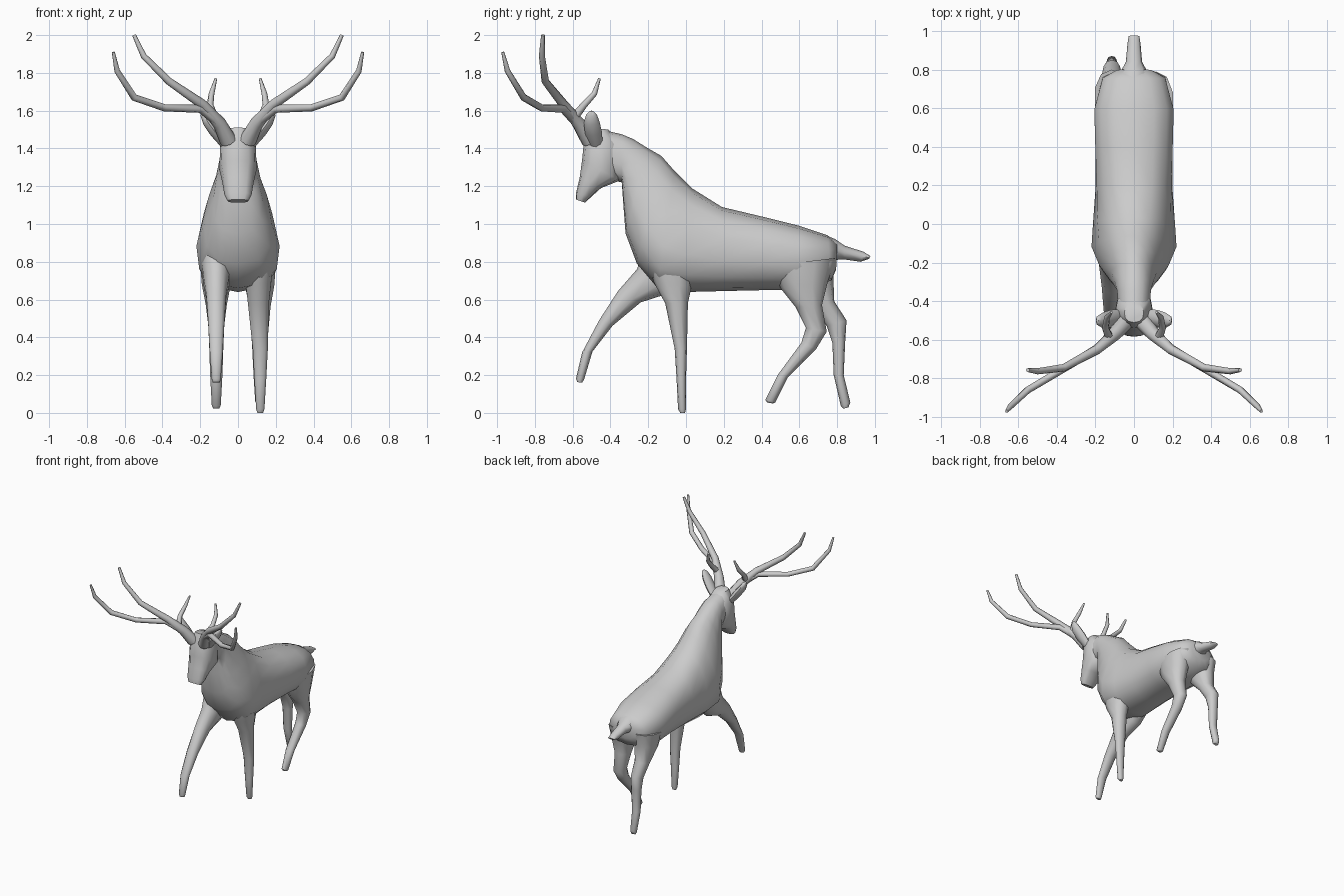
import bpy, bmesh, math
from math import radians
from mathutils import Vector


def finish(bm, name):
    bmesh.ops.recalc_face_normals(bm, faces=bm.faces)
    me = bpy.data.meshes.new(name)
    bm.to_mesh(me)
    bm.free()
    ob = bpy.data.objects.new(name, me)
    bpy.context.collection.objects.link(ob)
    bpy.ops.object.select_all(action='DESELECT')
    bpy.context.view_layer.objects.active = ob
    ob.select_set(True)
    bpy.ops.object.shade_smooth_by_angle(angle=radians(55))
    return ob


def skin(bm, rings):
    n = len(rings[0])
    vs = [[bm.verts.new(p) for p in r] for r in rings]
    for a, b in zip(vs, vs[1:]):
        for i in range(n):
            j = (i + 1) % n
            bm.faces.new((a[i], a[j], b[j], b[i]))
    bm.faces.new(vs[0])
    bm.faces.new(vs[-1])


def loft(name, rows, x=0.0, n=10, power=0.9):
    """Each row: y, z of one profile edge, y, z of the other, half width, taper, x shift."""
    rings = []
    for row in rows:
        y1, z1, y2, z2, w, k, dx = (tuple(row) + (0, 0))[:7]
        ring = []
        for i in range(n):
            a = 2 * math.pi * i / n
            u, v = (math.copysign(abs(c) ** power, c) for c in (math.cos(a), math.sin(a)))
            f = (1 + u) / 2
            ring.append((x + dx + w * v * (1 - k * u), y2 + (y1 - y2) * f, z2 + (z1 - z2) * f))
        rings.append(ring)
    bm = bmesh.new()
    skin(bm, rings)
    return finish(bm, name)


def tube(bm, pts, side, n=8, flat=1.0):
    """Round tube through points (x, y, z, radius); side mirrors x."""
    P = [Vector((p[0] * side, p[1], p[2])) for p in pts]
    rings = []
    for i, p in enumerate(P):
        d = (P[min(i + 1, len(P) - 1)] - P[max(i - 1, 0)]).normalized()
        s = (Vector((0, 1, 0)) - d * d.y).normalized()
        t = d.cross(s)
        r = pts[i][3]
        rings.append([p + s * r * math.cos(2 * math.pi * j / n) + t * r * flat * math.sin(2 * math.pi * j / n)
                      for j in range(n)])
    skin(bm, rings)


# Torso and neck
loft("body", [
    (0.80, 0.90, 0.795, 0.76, 0.09),
    (0.75, 0.94, 0.77, 0.70, 0.165),
    (0.60, 0.99, 0.58, 0.65, 0.21),
    (0.40, 1.04, 0.42, 0.65, 0.205),
    (0.19, 1.09, 0.20, 0.645, 0.2, 0.05),
    (0.03, 1.19, 0.00, 0.64, 0.205, 0.2),
    (-0.06, 1.28, -0.15, 0.66, 0.205, 0.35),
    (-0.13, 1.36, -0.26, 0.79, 0.17, 0.3),
    (-0.20, 1.40, -0.32, 0.95, 0.13, 0.2),
    (-0.28, 1.45, -0.333, 1.12, 0.105, 0.1),
    (-0.34, 1.475, -0.34, 1.22, 0.09),
    (-0.47, 1.505, -0.45, 1.25, 0.08)], n=14, power=0.85)

# Head, from crown down to muzzle
loft("head", [
    (-0.51, 1.51, -0.41, 1.50, 0.05),
    (-0.54, 1.44, -0.35, 1.42, 0.095),
    (-0.55, 1.34, -0.35, 1.23, 0.098),
    (-0.562, 1.25, -0.45, 1.19, 0.083),
    (-0.582, 1.165, -0.50, 1.145, 0.072),
    (-0.583, 1.13, -0.535, 1.113, 0.055)], n=12, power=0.8)

# Tail
loft("tail", [
    (0.74, 0.94, 0.74, 0.79, 0.10),
    (0.79, 0.92, 0.785, 0.81, 0.07),
    (0.84, 0.885, 0.84, 0.812, 0.042),
    (0.94, 0.853, 0.925, 0.80, 0.034),
    (0.977, 0.83, 0.968, 0.815, 0.028)], n=8)

# Standing front leg
loft("front_leg_standing", [
    (-0.22, 0.86, 0.06, 0.84, 0.085, 0, -0.01),
    (-0.17, 0.69, 0.03, 0.67, 0.07, 0, -0.01),
    (-0.11, 0.58, 0.01, 0.58, 0.058, 0, -0.01),
    (-0.06, 0.34, 0.005, 0.34, 0.042),
    (-0.05, 0.18, 0.0, 0.18, 0.033),
    (-0.042, 0.02, -0.0, 0.02, 0.023),
    (-0.03, 0.0, -0.005, 0.0, 0.016)], x=0.118)

# Raised front leg
loft("front_leg_raised", [
    (-0.22, 0.87, 0.02, 0.74, 0.085),
    (-0.26, 0.76, -0.10, 0.63, 0.07),
    (-0.36, 0.645, -0.24, 0.585, 0.055),
    (-0.46, 0.49, -0.39, 0.46, 0.045),
    (-0.55, 0.32, -0.495, 0.325, 0.036),
    (-0.583, 0.18, -0.54, 0.175, 0.025),
    (-0.575, 0.163, -0.55, 0.16, 0.02)], x=-0.115)

# Hind leg stepping forward
loft("hind_leg_forward", [
    (0.46, 0.78, 0.79, 0.82, 0.09),
    (0.50, 0.66, 0.75, 0.69, 0.08),
    (0.58, 0.56, 0.72, 0.57, 0.06),
    (0.635, 0.45, 0.745, 0.43, 0.048),
    (0.61, 0.37, 0.69, 0.34, 0.042),
    (0.485, 0.20, 0.54, 0.19, 0.034),
    (0.42, 0.07, 0.472, 0.055, 0.025),
    (0.43, 0.055, 0.46, 0.05, 0.018)], x=0.115)

# Hind leg pushing back
loft("hind_leg_back", [
    (0.52, 0.78, 0.80, 0.82, 0.09),
    (0.58, 0.66, 0.78, 0.72, 0.08),
    (0.68, 0.56, 0.785, 0.59, 0.058),
    (0.745, 0.46, 0.85, 0.49, 0.045),
    (0.775, 0.37, 0.843, 0.38, 0.04),
    (0.782, 0.20, 0.835, 0.20, 0.034),
    (0.82, 0.035, 0.87, 0.055, 0.025),
    (0.835, 0.022, 0.86, 0.03, 0.018)], x=-0.115)

for side, label in ((1, "right"), (-1, "left")):
    # Ear
    bm = bmesh.new()
    tube(bm, [(0.07, -0.475, 1.42, 0.035), (0.12, -0.49, 1.485, 0.045), (0.16, -0.50, 1.54, 0.042),
              (0.182, -0.50, 1.58, 0.028), (0.19, -0.50, 1.597, 0.01)], side, flat=0.65)
    finish(bm, "ear_" + label)

    # Antler: upper beam, lower beam and back tine
    bm = bmesh.new()
    tube(bm, [(0.05, -0.51, 1.44, 0.045), (0.10, -0.57, 1.535, 0.036), (0.19, -0.65, 1.635, 0.026),
              (0.365, -0.745, 1.755, 0.02), (0.50, -0.763, 1.89, 0.016), (0.55, -0.757, 2.0, 0.01)], side)
    tube(bm, [(0.09, -0.57, 1.53, 0.028), (0.20, -0.65, 1.61, 0.022), (0.39, -0.765, 1.615, 0.019),
              (0.55, -0.86, 1.67, 0.019), (0.64, -0.945, 1.81, 0.015), (0.66, -0.97, 1.91, 0.008)], side)
    tube(bm, [(0.125, -0.595, 1.56, 0.024), (0.148, -0.54, 1.63, 0.018), (0.14, -0.485, 1.69, 0.015),
              (0.117, -0.458, 1.77, 0.007)], side)
    finish(bm, "antler_" + label)
